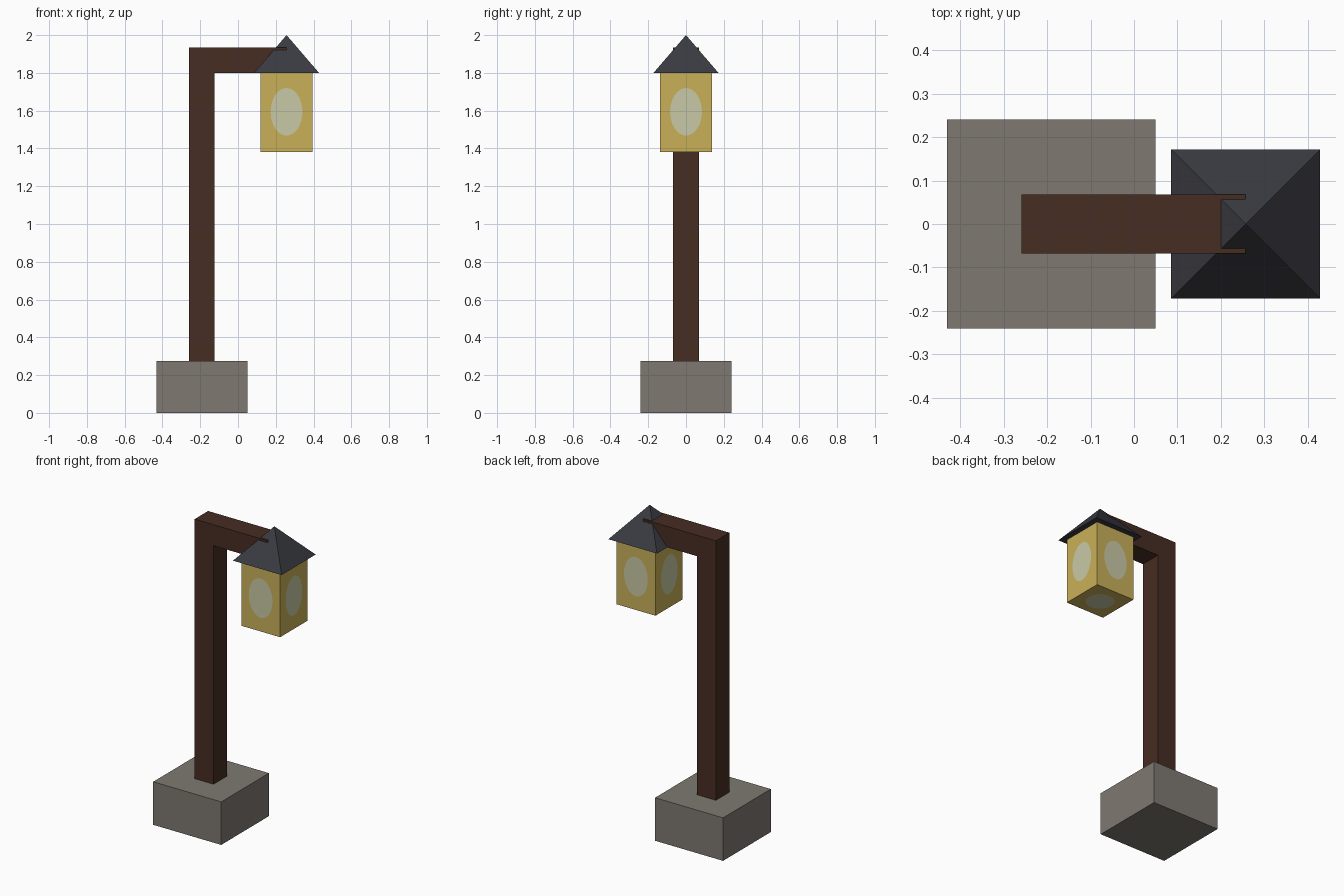
import bpy, bmesh, math
from mathutils import Vector, Matrix

if "Cube" in bpy.data.objects:
    bpy.data.objects.remove(bpy.data.objects["Cube"])


def material(name, rgb):
    lin = [((c / 255 + 0.055) / 1.055) ** 2.4 for c in rgb]
    m = bpy.data.materials.new(name)
    m.diffuse_color = (*lin, 1)
    m.use_nodes = True
    m.node_tree.nodes["Principled BSDF"].inputs["Base Color"].default_value = m.diffuse_color
    return m


STONE = material("grey stone", (126, 121, 113))
WOOD = material("dark wood", (71, 45, 35))
SLATE = material("slate roof", (58, 59, 65))
AMBER = material("amber glass", (202, 176, 89))
GLOW = material("pale glow", (201, 202, 166))


def finish(name, bm, mat):
    bmesh.ops.recalc_face_normals(bm, faces=bm.faces)
    me = bpy.data.meshes.new(name)
    bm.to_mesh(me)
    bm.free()
    me.materials.append(mat)
    ob = bpy.data.objects.new(name, me)
    bpy.context.collection.objects.link(ob)
    return ob


def prism(name, profile, y0, y1, mat):
    """Extrude an x/z profile along y."""
    bm = bmesh.new()
    face = bm.faces.new([bm.verts.new((x, y0, z)) for x, z in profile])
    ext = bmesh.ops.extrude_face_region(bm, geom=[face])
    bmesh.ops.translate(bm, vec=(0, y1 - y0, 0),
                        verts=[v for v in ext["geom"] if isinstance(v, bmesh.types.BMVert)])
    return finish(name, bm, mat)


def box(name, x0, x1, half_y, z0, z1, mat):
    return prism(name, [(x0, z0), (x1, z0), (x1, z1), (x0, z1)], -half_y, half_y, mat)


LX = 0.257          # lantern axis
HALF = 0.137        # lantern half width

# Stone footing
box("base", -0.431, 0.05, 0.241, 0, 0.275, STONE)

# Post and arm as one bent beam
prism("post_and_arm", [(-0.259, 0.275), (-0.125, 0.275), (-0.125, 1.80),
                       (LX, 1.80), (LX, 1.934), (-0.259, 1.934)], -0.068, 0.068, WOOD)

# Lantern body
box("lantern", LX - HALF, LX + HALF, HALF, 1.38, 1.80, AMBER)

# Pyramid roof
bm = bmesh.new()
bmesh.ops.create_cone(bm, cap_ends=True, segments=4, radius1=0.172 * math.sqrt(2),
                      radius2=0, depth=0.2,
                      matrix=Matrix.Translation((LX, 0, 1.90)) @ Matrix.Rotation(math.pi / 4, 4, 'Z'))
bmesh.ops.remove_doubles(bm, verts=bm.verts, dist=1e-4)
finish("roof", bm, SLATE)


def glow_plate(name, centre, normal, up, ru, rv):
    """Thin oval plate lying on a lantern face."""
    n, v = Vector(normal), Vector(up)
    u = v.cross(n)
    bm = bmesh.new()
    c = Vector(centre) + n * 0.002
    ring = [c + u * ru * math.cos(a) + v * rv * math.sin(a)
            for a in (math.tau * i / 32 for i in range(32))]
    bm.faces.new([bm.verts.new(p) for p in ring])
    bm.normal_update()
    ob = finish(name, bm, GLOW)
    if ob.data.polygons[0].normal.dot(n) < 0:
        ob.data.flip_normals()


# Oval glows on four sides and underneath
for side, (nx, ny) in {"front": (0, -1), "right": (1, 0), "back": (0, 1), "left": (-1, 0)}.items():
    glow_plate("glow_" + side, (LX + nx * HALF, ny * HALF, 1.594), (nx, ny, 0), (0, 0, 1), 0.084, 0.126)
glow_plate("glow_bottom", (LX, 0, 1.38), (0, 0, -1), (0, 1, 0), 0.084, 0.084)
